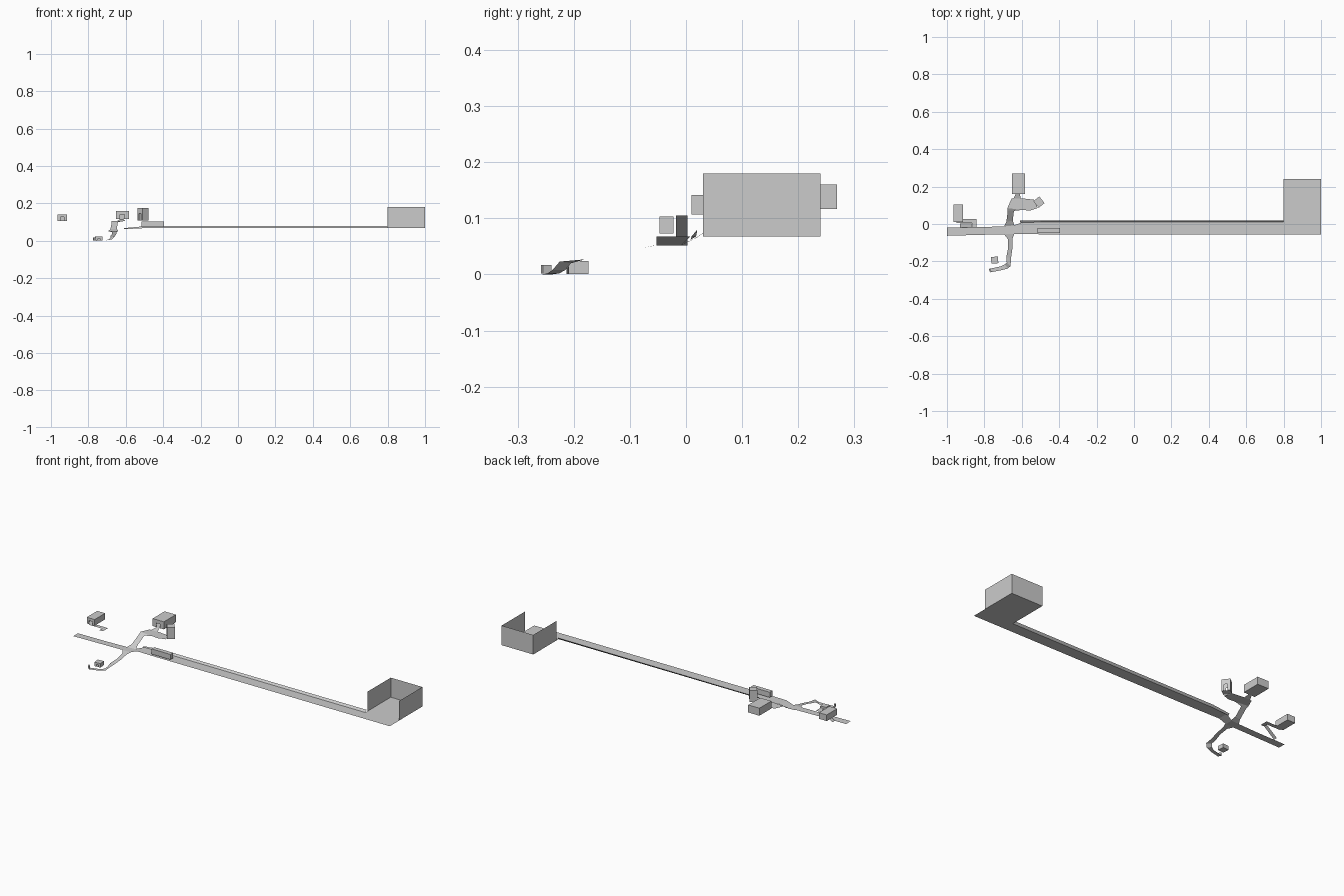
import bpy, bmesh, math
from mathutils import Matrix, Vector


def finish(name, bm):
    me = bpy.data.meshes.new(name)
    bm.to_mesh(me)
    bm.free()
    ob = bpy.data.objects.new(name, me)
    bpy.context.collection.objects.link(ob)
    return ob


def ribbon(name, stations):
    """Strip of quads between successive (left point, right point) pairs."""
    bm = bmesh.new()
    rows = [[bm.verts.new(p) for p in pair] for pair in stations]
    for (a, b), (c, d) in zip(rows, rows[1:]):
        bm.faces.new((a, b, d, c))
    return finish(name, bm)


def plate(name, outline, z):
    bm = bmesh.new()
    bm.faces.new([bm.verts.new((x, y, z)) for x, y in outline])
    return finish(name, bm)


def house(name, cx, cy, w, d, z0, z1, turn=0, door=0.0, back_door=0.0):
    """Box with optional doorway in the front (local -y) and back walls."""
    bm = bmesh.new()
    x, y, h = w / 2, d / 2, z1 - z0

    def wall(yy, gap):
        pts = [(-x, 0), (-x, h), (x, h), (x, 0)]
        if gap:
            g = gap * x
            pts += [(g, 0), (g, h * 0.55), (-g, h * 0.55), (-g, 0)]
        bm.faces.new([bm.verts.new((px, yy, pz)) for px, pz in pts])

    wall(-y, door)
    wall(y, back_door)
    sides = [[(-x, 0), (x, 0)], [(x, 0), (x, h)], [(x, h), (-x, h)], [(-x, h), (-x, 0)]]
    for (ax, az), (bx, bz) in sides:
        bm.faces.new([bm.verts.new(p) for p in
                      ((ax, -y, az), (bx, -y, bz), (bx, y, bz), (ax, y, az))])
    bmesh.ops.remove_doubles(bm, verts=bm.verts, dist=1e-5)
    bmesh.ops.recalc_face_normals(bm, faces=bm.faces)
    bm.transform(Matrix.Translation((cx, cy, z0)) @ Matrix.Rotation(math.radians(turn), 4, 'Z'))
    return finish(name, bm)


LOW, ROAD, HIGH = 0.052, 0.068, 0.107

# Long road and the ramp down to the crossing
ribbon("main_road", [
    ((-1.0, -0.02, LOW), (-1.0, -0.063, LOW)),
    ((-0.82, -0.017, LOW), (-0.82, -0.058, LOW)),
    ((-0.69, -0.012, LOW), (-0.69, -0.055, LOW)),
    ((-0.645, -0.008, LOW), (-0.645, -0.053, LOW)),
    ((-0.60, 0.008, ROAD), (-0.60, -0.053, ROAD)),
    ((-0.50, 0.01, ROAD), (-0.50, -0.055, ROAD)),
    ((0.80, 0.01, ROAD), (0.80, -0.055, ROAD))])

# Raised bank along the far side of the long road
ribbon("road_bank", [
    ((-0.61, 0.018, 0.068), (-0.61, 0.008, 0.062)),
    ((-0.50, 0.02, 0.078), (-0.50, 0.01, ROAD)),
    ((0.80, 0.02, 0.08), (0.80, 0.01, ROAD))])

# End yard: floor and three walls, open at the front and top
plate("yard_floor", [(0.8, -0.055), (1, -0.055), (1, 0.24), (0.8, 0.24)], ROAD)
ribbon("yard_walls", [((x, y, 0.18), (x, y, ROAD)) for x, y in
                      [(0.8, 0.03), (0.8, 0.24), (1, 0.24), (1, 0.03)]])

# North road, its fork, and the lane to the tower
ribbon("north_road", [
    ((-0.695, -0.012, LOW), (-0.64, -0.008, LOW)),
    ((-0.682, 0.012, 0.062), (-0.648, 0.018, 0.065)),
    ((-0.675, 0.07, 0.10), (-0.642, 0.07, 0.10)),
    ((-0.677, 0.085, HIGH), (-0.60, 0.075, HIGH))])
plate("tower_lane", [(-0.677, 0.085), (-0.60, 0.075), (-0.555, 0.072), (-0.515, 0.085),
                     (-0.535, 0.13), (-0.60, 0.137), (-0.655, 0.135)], HIGH)
ribbon("north_house_path", [
    ((-0.645, 0.135, HIGH), (-0.605, 0.135, HIGH)),
    ((-0.63, 0.165, 0.116), (-0.612, 0.165, 0.116))])

# South road dropping to the lowest lane
ribbon("south_road", [
    ((-0.64, -0.053, LOW), (-0.695, -0.055, LOW)),
    ((-0.65, -0.08, 0.047), (-0.675, -0.08, 0.047)),
    ((-0.65, -0.13, 0.037), (-0.673, -0.13, 0.037)),
    ((-0.657, -0.18, 0.027), (-0.683, -0.18, 0.027)),
    ((-0.66, -0.225, 0.023), (-0.68, -0.205, 0.02)),
    ((-0.675, -0.238, 0.008), (-0.69, -0.215, 0.008)),
    ((-0.71, -0.247, 0.002), (-0.71, -0.226, 0.002)),
    ((-0.765, -0.258, 0.0), (-0.775, -0.24, 0.0))])

# West ramp climbing east, then the level path back to the house
ribbon("west_ramp", [
    ((-0.93, 0.003, LOW), (-0.93, -0.018, LOW)),
    ((-0.865, 0.003, HIGH - 0.002), (-0.865, -0.018, HIGH - 0.002))])
plate("west_path", [(-0.865, -0.018), (-0.843, -0.018), (-0.843, 0.028), (-0.95, 0.028),
                    (-0.95, 0.005), (-0.865, 0.005)], HIGH - 0.002)

# Buildings
house("west_house", -0.94, 0.057, 0.05, 0.095, 0.107, 0.142, door=0.4)
house("north_house", -0.618, 0.215, 0.071, 0.108, 0.117, 0.16, door=0.35)
house("tower", -0.508, 0.117, 0.045, 0.04, 0.109, 0.175, -52, door=0.4, back_door=0.4)
house("roadside_house", -0.455, -0.035, 0.12, 0.025, 0.073, 0.103)
house("south_house", -0.745, -0.193, 0.037, 0.036, 0.001, 0.024, 5, door=0.3)
house("lane_gate", -0.769, -0.249, 0.008, 0.017, 0.002, 0.017, 25)
